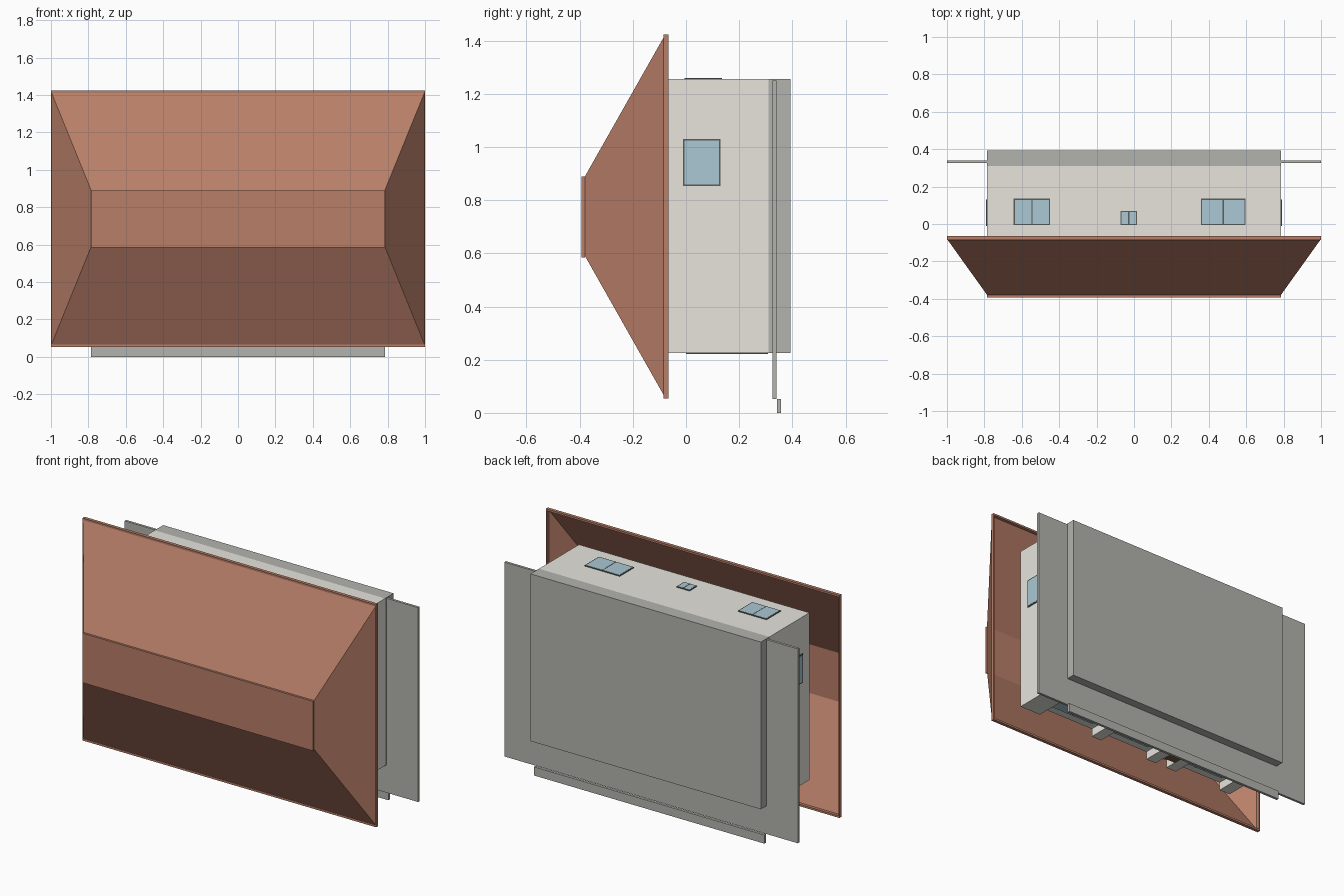
import bpy

if "Cube" in bpy.data.objects:
    bpy.data.objects.remove(bpy.data.objects["Cube"])

def mat(name, r, g, b):
    m = bpy.data.materials.new(name)
    m.diffuse_color = (r, g, b, 1)
    m.use_nodes = True
    m.node_tree.nodes["Principled BSDF"].inputs["Base Color"].default_value = m.diffuse_color
    return m

WALL = mat("plaster", 0.80, 0.78, 0.72)
ROOF = mat("tile", 0.48, 0.21, 0.14)
STONE = mat("stone", 0.45, 0.45, 0.42)
GLASS = mat("glass", 0.40, 0.58, 0.66)
FRAME = mat("frame", 0.10, 0.11, 0.10)
WOOD = mat("wood", 0.20, 0.10, 0.06)

def mesh(name, verts, faces, m):
    me = bpy.data.meshes.new(name)
    me.from_pydata(verts, [], faces)
    me.materials.append(m)
    ob = bpy.data.objects.new(name, me)
    bpy.context.collection.objects.link(ob)
    return ob

def box(name, x, y, z, m):
    verts = [(a, b, c) for a in x for b in y for c in z]
    faces = [(0, 1, 3, 2), (4, 6, 7, 5), (0, 4, 5, 1),
             (2, 3, 7, 6), (0, 2, 6, 4), (1, 5, 7, 3)]
    return mesh(name, verts, faces, m)

def window(name, x, y, z, axis, split=True):
    """Dark frame panel with slightly prouder panes; axis = signed facing."""
    box(name + "_frame", x, y, z, FRAME)
    r = [list(x), list(y), list(z)]
    n = "xyz".index(axis[1])
    s = 1 if axis[0] == "+" else 0
    r[n][s] += 0.001 if s else -0.001
    for k in range(3):
        if k != n:
            r[k] = [r[k][0] + 0.006, r[k][1] - 0.006]
    if split:
        mid = sum(r[0]) / 2
        panes = [[r[0][0], mid - 0.003], [mid + 0.003, r[0][1]]]
    else:
        panes = [r[0]]
    for i, p in enumerate(panes):
        box(f"{name}_pane_{i}", p, r[1], r[2], GLASS)

# House lies on its back: roof towards -y, foundation towards +y
W, TOP, BOT, REC = 0.785, 1.255, 0.225, 0.275
box("walls", (-W, W), (-0.08, 0.31), (REC, TOP), WALL)
box("foundation", (-W, W), (0.31, 0.393), (BOT, TOP), STONE)
box("terrace_slab", (-1, 1), (0.325, 0.34), (0.053, 1.25), STONE)
box("terrace_step", (-W, W), (0.342, 0.358), (0, 0.053), STONE)

# Wall piers standing in front of the recessed entrance wall
for i, (a, b) in enumerate([(0.64, W), (0.18, 0.25), (-0.23, -0.16),
                            (-0.38, -0.31), (-W, -0.71)]):
    box(f"pier_{i}", (a, b), (-0.08, 0.31), (BOT, REC), WALL)

# Hollow hipped roof
E0, E1, R0, R1 = 0.06, 1.42, 0.59, 0.89
eave = [(-1, -0.08, E0), (1, -0.08, E0), (1, -0.08, E1), (-1, -0.08, E1)]
ridge = [(-W, -0.38, R0), (W, -0.38, R0), (W, -0.38, R1), (-W, -0.38, R1)]
mesh("roof_shell", eave + ridge,
     [(i, (i + 1) % 4, 4 + (i + 1) % 4, 4 + i) for i in range(4)] + [(4, 5, 6, 7)], ROOF)
box("ridge_cap", (-W, W), (-0.393, -0.38), (0.585, 0.89), ROOF)
for n, z in (("lower", (0.054, 0.066)), ("upper", (1.412, 1.424))):
    box(f"fascia_{n}", (-1, 1), (-0.085, -0.065), z, ROOF)
for n, x in (("left", (-1, -0.992)), ("right", (0.992, 1))):
    box(f"fascia_{n}", x, (-0.085, -0.065), (0.066, 1.412), ROOF)

# Windows on the upper face
for i, (a, b, h) in enumerate([(-0.643, -0.448, 0.135), (-0.073, 0.017, 0.07),
                               (0.357, 0.597, 0.135)]):
    window(f"rear_window_{i}", (a, b), (-0.005, h), (TOP - 0.01, TOP + 0.004), "+z")

# Windows on both ends
window("right_window", (W - 0.01, W + 0.005), (-0.012, 0.13), (0.853, 1.03), "+x", False)
window("left_window", (-W - 0.005, -W + 0.01), (-0.012, 0.13), (0.853, 1.03), "-x", False)

# Entrance side windows and door
for i, (a, b) in enumerate([(0.29, 0.60), (-0.13, 0.14), (-0.68, -0.41)]):
    window(f"entrance_window_{i}", (a, b), (-0.03, 0.16), (REC - 0.004, REC + 0.01), "-z")
box("door", (-0.31, -0.23), (0.0, 0.308), (BOT - 0.004, REC), WOOD)
